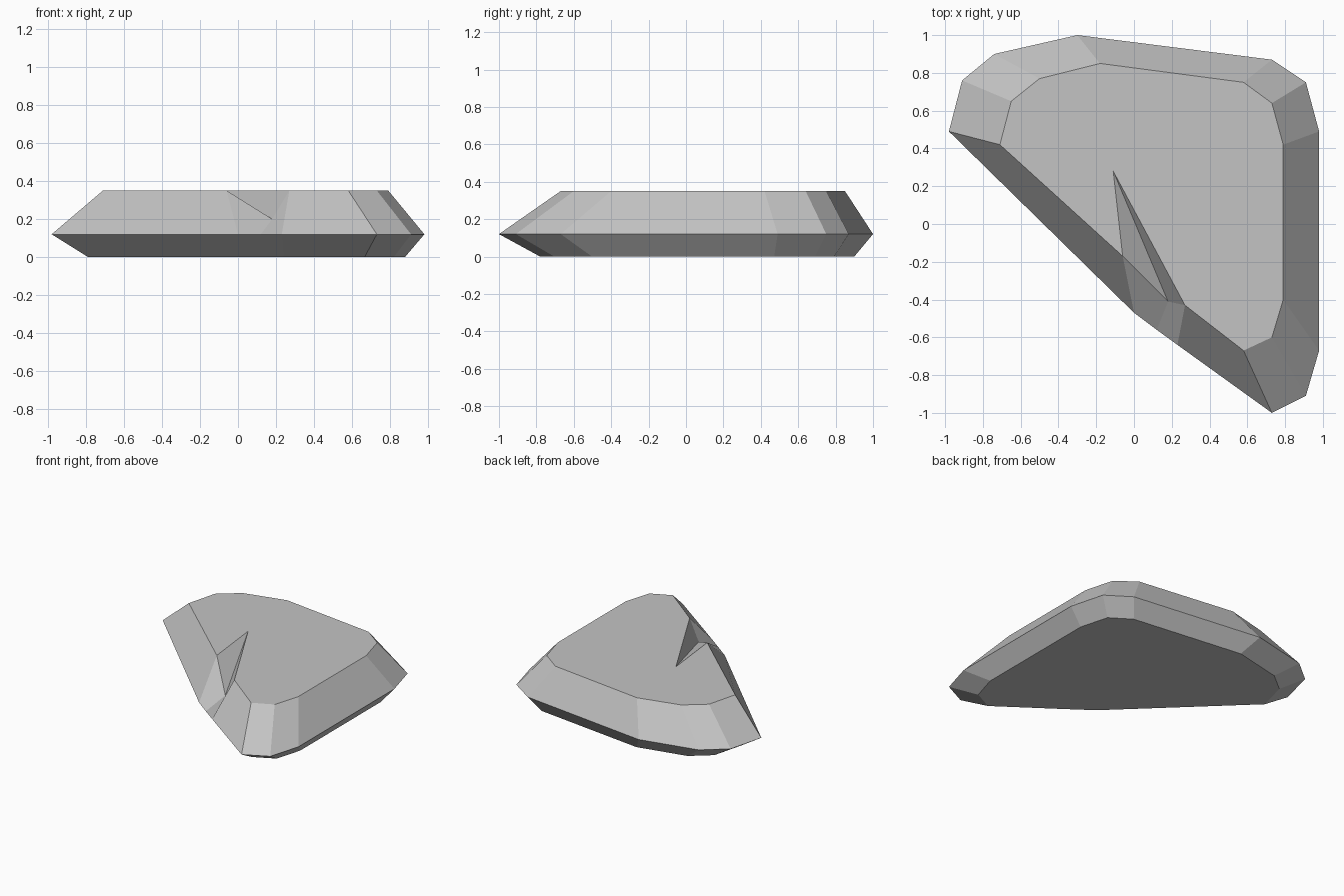
import bpy
import bmesh

default_cube = bpy.data.objects.get("Cube")
if default_cube:
    bpy.data.objects.remove(default_cube, do_unlink=True)

# Heights of the three levels and of the crack floor
BASE_Z, GIRTH_Z, TOP_Z, CRACK_Z = 0.0, 0.12, 0.35, 0.2

# Outlines, clockwise seen from above, beginning at the left corner
girth_outline = [
    (-.98, .49), (-.91, .76), (-.74, .9), (-.3, 1), (.73, .87), (.91, .75),
    (.98, .49), (.98, -.67), (.91, -.91), (.73, -1), (.23, -.64),
    (.12, -.56), (0, -.47),
]
top_outline = [
    (-.71, .42), (-.65, .65), (-.5, .77), (-.18, .85), (.58, .75), (.73, .64),
    (.79, .42), (.79, -.4), (.73, -.6), (.58, -.67), (.27, -.43),
    (.18, -.41), (-.06, -.17),
]
crack_index = 11            # position of the crack mouth in both outlines
crack_tip = (-.11, .28)


def make_material(name, colour):
    material = bpy.data.materials.new(name)
    material.use_nodes = True
    material.diffuse_color = colour
    material.node_tree.nodes["Principled BSDF"].inputs["Base Color"].default_value = colour
    return material


def add_ring(bm, outline, height):
    return [bm.verts.new((x, y, height)) for x, y in outline]


def bridge(bm, lower, upper):
    for i in range(len(lower)):
        j = (i + 1) % len(lower)
        bm.faces.new((lower[i], lower[j], upper[j], upper[i]))


bm = bmesh.new()

# Undercut base, a slightly smaller copy of the girth
base_outline = [(x * .85 + .045, y * .84 + .06) for x, y in girth_outline]
base = add_ring(bm, base_outline, BASE_Z)
girth = add_ring(bm, girth_outline, GIRTH_Z)
top = add_ring(bm, top_outline, TOP_Z)
top[crack_index].co.z = CRACK_Z

# Sloping sides
bridge(bm, base, girth)
bridge(bm, girth, top)
bm.faces.new(base)

# Flat top with a wedge-shaped crack running in from the edge
tip = bm.verts.new((*crack_tip, TOP_Z))
mouth = top[crack_index]
bm.faces.new([tip if vert is mouth else vert for vert in top])
bm.faces.new((tip, top[crack_index - 1], mouth))
bm.faces.new((tip, mouth, top[crack_index + 1]))

bmesh.ops.recalc_face_normals(bm, faces=bm.faces)

# Flat-shaded stone object
mesh = bpy.data.meshes.new("flat_rock")
bm.to_mesh(mesh)
bm.free()
mesh.materials.append(make_material("stone grey", (0.55, 0.55, 0.55, 1.0)))
rock = bpy.data.objects.new("flat_rock", mesh)
bpy.context.collection.objects.link(rock)
